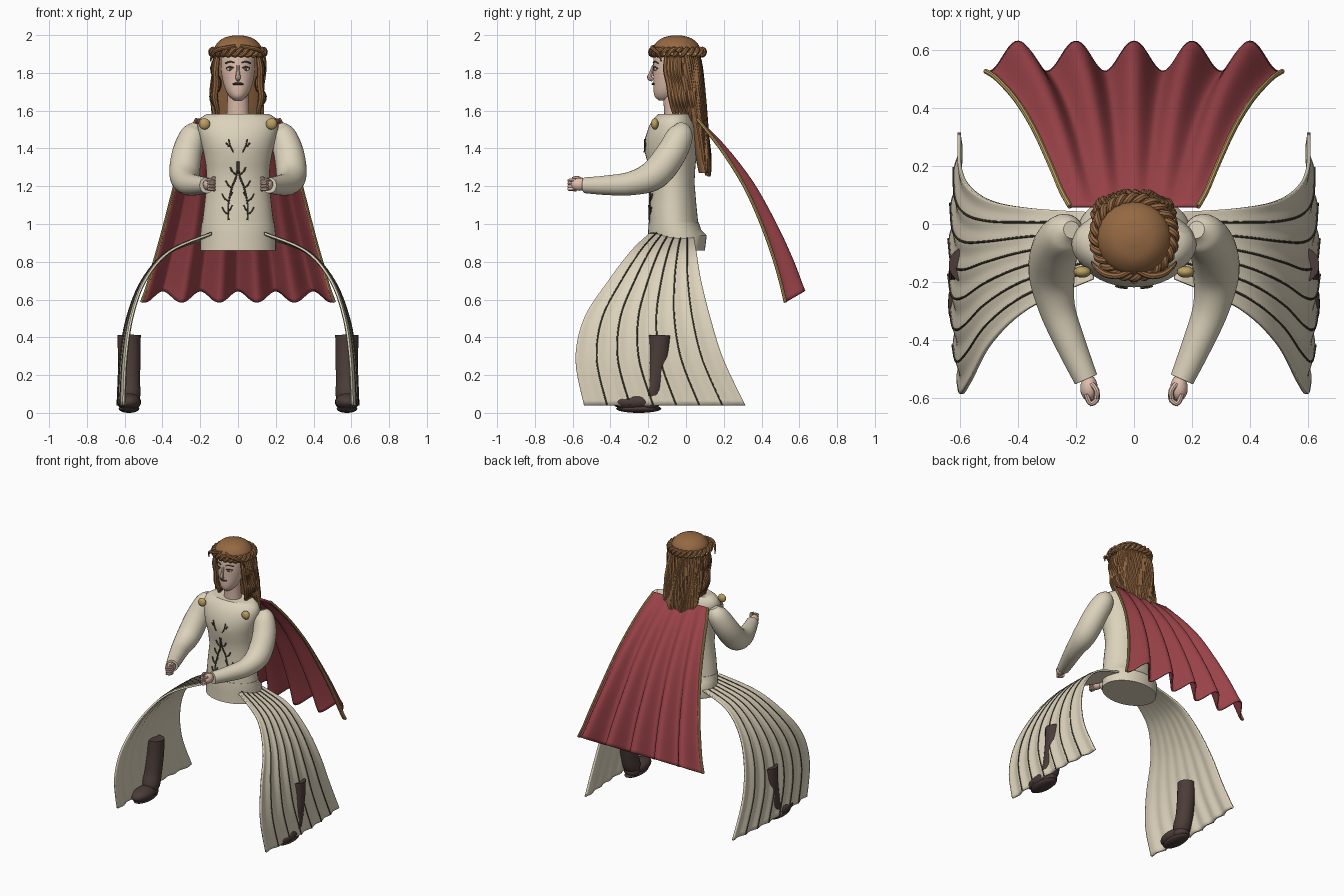
import bpy, bmesh, math, random
from mathutils import Vector

if "Cube" in bpy.data.objects:
    bpy.data.objects.remove(bpy.data.objects["Cube"])

random.seed(4)
COL = dict(cream=(.72, .65, .5), skin=(.75, .52, .42), hair=(.3, .14, .055), red=(.32, .055, .065),
           boot=(.07, .045, .04), gold=(.5, .35, .12), dark=(.08, .07, .045), white=(.7, .68, .62))
MATS = {}
for k, c in COL.items():
    MATS[k] = bpy.data.materials.new(k)
    MATS[k].diffuse_color = (*c, 1)


def finish(name, bm, mat, mirror=False, thick=0):
    bmesh.ops.recalc_face_normals(bm, faces=bm.faces)
    for f in bm.faces:
        f.smooth = True
    for e in bm.edges:
        e.smooth = e.calc_face_angle(0) < math.radians(40)
    me = bpy.data.meshes.new(name)
    bm.to_mesh(me)
    bm.free()
    ob = bpy.data.objects.new(name, me)
    bpy.context.collection.objects.link(ob)
    me.materials.append(MATS[mat])
    if thick:
        m = ob.modifiers.new("thickness", 'SOLIDIFY')
        m.thickness, m.offset = thick, 0
    if mirror:
        ob.modifiers.new("mirror", 'MIRROR')
    return ob


def skin_rows(bm, rows, closed=True):
    """Bridge rows of points into a surface, capping closed ones."""
    vs = [[bm.verts.new(p) for p in r] for r in rows]
    n = len(rows[0])
    for a, b in zip(vs, vs[1:]):
        for i in range(n if closed else n - 1):
            j = (i + 1) % n
            bm.faces.new((a[i], a[j], b[j], b[i]))
    if closed:
        bm.faces.new(vs[0])
        bm.faces.new(vs[-1])


def spline(pts, t):
    """Catmull-Rom through tuples of any length, t in 0..1."""
    n = len(pts) - 1
    i = min(int(t * n), n - 1)
    f = t * n - i
    p0, p1, p2, p3 = (pts[max(0, min(n, i + d))] for d in (-1, 0, 1, 2))
    return [.5 * (2 * b + (c - a) * f + (2 * a - 5 * b + 4 * c - d) * f * f + (3 * b - a - 3 * c + d) * f ** 3)
            for a, b, c, d in zip(p0, p1, p2, p3)]


def tube(bm, pts, r=None, steps=16, sides=8):
    """Round tube along (x, y, z[, radius]) points."""
    pts = [tuple(p) + ((r,) if r else ()) for p in pts]
    s = [spline(pts, i / steps) for i in range(steps + 1)]
    c = [Vector(p[:3]) for p in s]
    rows, side = [], None
    for i, p in enumerate(c):
        d = (c[min(i + 1, steps)] - c[max(i - 1, 0)]).normalized()
        if side is None:
            side = d.orthogonal()
        side = (side - d * side.dot(d)).normalized()
        up = d.cross(side)
        rows.append([p + (side * math.cos(a) + up * math.sin(a)) * max(s[i][3], .001)
                     for a in (2 * math.pi * k / sides for k in range(sides))])
    skin_rows(bm, rows)


def tubes(name, paths, mat, r=None, mirror=False, steps=16, sides=8):
    bm = bmesh.new()
    for p in paths:
        tube(bm, p, r, steps, sides)
    return finish(name, bm, mat, mirror)


def loft(name, secs, mat, smooth=0, n=40):
    """Stack of ellipses given as (z, centre y, rx, ry)."""
    if smooth:
        secs = [spline(secs, i / smooth) for i in range(smooth + 1)]
    bm = bmesh.new()
    skin_rows(bm, [[(rx * math.cos(a), cy + ry * math.sin(a), z) for a in (2 * math.pi * k / n for k in range(n))]
                   for z, cy, rx, ry in secs])
    return finish(name, bm, mat)


def balls(name, items, mat, mirror=False):
    """Ellipsoids given as (centre, radii)."""
    bm = bmesh.new()
    for c, r in items:
        vs = bmesh.ops.create_uvsphere(bm, u_segments=20, v_segments=12, radius=1)['verts']
        for v in vs:
            v.co = Vector(c) + Vector(a * b for a, b in zip(v.co, r))
    return finish(name, bm, mat, mirror)


# bodice and hip band
BODY = [(1.0, -.065, .19, .13), (1.1, -.07, .178, .125), (1.22, -.07, .165, .115), (1.31, -.075, .17, .125),
        (1.38, -.08, .183, .138), (1.45, -.08, .2, .138), (1.52, -.07, .215, .125), (1.56, -.065, .2, .105),
        (1.583, -.06, .165, .085)]
loft("bodice", BODY, "cream")
loft("hip_band", [(.86, -.05, .2, .15), (.94, -.045, .2, .155), (.97, -.06, .197, .14), (1.01, -.065, .192, .132)], "cream")


def front(x, z):
    for a, b in zip(BODY, BODY[1:]):
        if a[0] <= z <= b[0]:
            f = (z - a[0]) / (b[0] - a[0])
            _, cy, rx, ry = (p + (q - p) * f for p, q in zip(a, b))
            return (x, cy - ry * math.sqrt(1 - (x / rx) ** 2) - .003, z)


# embroidered vine on the chest
vine = [[(.05, 1.02), (.052, 1.1), (.03, 1.2), (.006, 1.26), (.004, 1.33)], [(.025, 1.38), (.04, 1.41), (.05, 1.45)],
        [(.04, 1.41), (.052, 1.415), (.062, 1.43)]]
for x, z in ((.05, 1.05), (.05, 1.12), (.03, 1.19), (.006, 1.26)):
    vine += [[(x, z), (x + .022, z + .015), (x + .035, z + .04)], [(x, z + .02), (x - .01, z + .03), (max(x - .02, .001), z + .05)]]
tubes("vine_embroidery", [[front(*p) for p in v] for v in vine], "dark", .0045, True, 8, 6)

# sleeves, hands, fingers
tubes("sleeves", [[(.215, -.02, 1.525, .03), (.235, -.03, 1.475, .068), (.27, -.08, 1.37, .08), (.283, -.17, 1.26, .08),
                   (.265, -.29, 1.215, .063), (.215, -.42, 1.205, .052), (.165, -.535, 1.205, .042)]],
      "cream", mirror=True, steps=36, sides=24)
balls("hands", [((.155, -.565, 1.21), (.03, .045, .034))], "skin", True)
tubes("fingers", [[(.165 - .005 * i, -.585, 1.232 - .015 * i), (.15, -.618, 1.23 - .015 * i), (.128, -.605, 1.228 - .015 * i),
                   (.128, -.58, 1.226 - .015 * i)] for i in range(4)] + [[(.145, -.55, 1.235), (.128, -.575, 1.245), (.13, -.6, 1.24)]],
      "skin", .0095, True, 8)

# split skirt panels with pleat lines
FRONT = [(.14, -.19, .95), (.36, -.29, .855), (.49, -.41, .7), (.56, -.54, .5), (.59, -.585, .28), (.6, -.54, .04)]
BACK = [(.14, .04, .93), (.36, .055, .85), (.49, .08, .7), (.565, .13, .5), (.595, .2, .28), (.595, .315, .04)]


def skirt(u, t, out=0):
    a, b = Vector(spline(FRONT, t)), Vector(spline(BACK, t))
    p = a.lerp(b, u)
    p.x += t * (.03 * math.sin(math.pi * u) + .006 * math.cos(u * 14 * math.pi))
    return p + Vector((t ** .5, 0, 1 - t)) * out


bm = bmesh.new()
skin_rows(bm, [[skirt(u / 56, t / 30) for u in range(57)] for t in range(31)], False)
finish("skirt_panels", bm, "cream", True, .012)
tubes("pleat_lines", [[skirt(k / 7, t / 16, .007) for t in range(17)] for k in range(1, 7)], "dark", .004, True, 32, 6)

# boots
tubes("boot_shafts", [[(.576, -.14, .412, .062), (.576, -.145, .3, .061), (.577, -.165, .17, .059), (.577, -.19, .09, .06),
                       (.577, -.2, .03, .035)]], "boot", mirror=True, steps=20, sides=20)
balls("boot_feet", [((.577, -.275, .058), (.064, .115, .046)), ((.577, -.195, .05), (.055, .055, .045)),
                    ((.577, -.25, .022), (.055, .12, .022))], "boot", True)

# billowing cape with gold edging
SPINE = [(.06, 1.555), (.19, 1.41), (.33, 1.21), (.44, .99), (.52, .79), (.575, .615)]


def cape(u, t):
    y, z = spline(SPINE, t)
    w = math.cos(5 * math.pi * u * 1.02) * t
    return Vector((u * (.22 + .29 * t), y + .052 * w, z + .03 * w))


bm = bmesh.new()
skin_rows(bm, [[cape(u / 50 - 1, t / 28) for u in range(101)] for t in range(29)], False)
finish("cape", bm, "red", thick=.01)
tubes("cape_trim", [[cape(1, t / 10) for t in range(11)]], "gold", .009, True, 30)
balls("brooches", [((.178, -.165, 1.53), (.03, .02, .03))], "gold", True)

# neck, head, face
loft("neck", [(1.5, -.055, .07, .06), (1.58, -.06, .06, .055), (1.72, -.07, .055, .055)], "skin", 8)
loft("head", [(1.655, -.115, .022, .03), (1.675, -.105, .045, .06), (1.71, -.095, .066, .077), (1.77, -.085, .083, .088),
              (1.83, -.08, .09, .094), (1.9, -.075, .088, .092), (1.95, -.07, .06, .065)], "skin", 24)
tubes("nose", [[(0, -.172, 1.84, .007), (0, -.185, 1.8, .01), (0, -.192, 1.775, .014), (0, -.175, 1.762, .009)]], "skin")
balls("eyes", [((.042, -.161, 1.82), (.018, .008, .009))], "white", True)
balls("pupils", [((.041, -.167, 1.82), (.008, .006, .008))], "dark", True)
tubes("brows_and_lashes", [[(.02, -.173, 1.853), (.042, -.166, 1.86), (.066, -.146, 1.85)],
                           [(.023, -.17, 1.825), (.042, -.168, 1.832), (.062, -.15, 1.823)]], "dark", .004, True, 8, 6)
tubes("mouth", [[(-.026, -.163, 1.742), (0, -.176, 1.742), (.026, -.163, 1.742)]], "boot", .0065, steps=8)

# hair: crown, long back fall
loft("hair_crown", [(1.885, -.05, .125, .125), (1.92, -.05, .128, .128), (1.955, -.05, .112, .112), (1.985, -.05, .075, .075),
                    (1.999, -.05, .02, .02)], "hair", 20)
HAIR = [(1.92, -.015, .125, .075), (1.8, .005, .132, .075), (1.65, .035, .128, .06), (1.5, .065, .115, .042),
        (1.36, .085, .11, .036), (1.27, .098, .1, .03)]
loft("back_hair", HAIR, "hair", 24)

# strands over the back fall
strands = []
for k in range(20):
    a = math.pi * (.02 + .96 * k / 19)
    end = random.uniform(.88, 1)
    path = []
    for i in range(9):
        z, cy, rx, ry = spline(HAIR, end * i / 8)
        path.append((rx * math.cos(a) + .01 * math.sin(i * 1.4 + k), cy + ry * math.sin(a) + .002, z - (.02 if i == 8 else 0),
                     .012 if 0 < i < 8 else .004))
    strands.append(path)
tubes("back_strands", strands, "hair", steps=24, sides=6)

# wavy locks beside the face
locks = []
for k in range(8):
    y, j = -.1 + .017 * k, random.uniform(-.012, .012)
    locks.append([(.105, y, 1.9, .012), (.122 + j, y - .005, 1.82, .017), (.112 - j, y + .012, 1.74, .018),
                  (.128 + j, y + .02, 1.67, .016), (.108, y + .035, 1.6 + j, .011), (.122, y + .045, 1.565 + 2 * j, .002)])
tubes("side_locks", locks, "hair", mirror=True, steps=22)

# braided band round the head and swept fringe
band = []
for ph in (0, math.pi):
    band.append([((.134 + .011 * math.cos(12 * a + ph)) * math.cos(a), -.045 + (.132 + .011 * math.cos(12 * a + ph)) * math.sin(a),
                  1.91 + .016 * math.sin(12 * a + ph)) for a in (2 * math.pi * i / 96 for i in range(97))])
tubes("braid_band", band, "hair", .013, steps=192)
tubes("fringe", [[(.002, -.155, 1.945, .008), (.05, -.178, 1.935, .011), (.1, -.172, 1.925, .011), (.135, -.145, 1.9, .008),
                  (.145, -.13, 1.86, .003)]], "hair", mirror=True)
balls("braid_beads", [((.148 * math.cos(a), -.045 + .146 * math.sin(a), 1.9), (.008, .008, .008))
                      for a in (-.5, -.2, .1, .4, .7, 1.0)], "gold", True)

for m in bpy.data.materials:
    if m.users and not m.is_grease_pencil:
        m.use_nodes = True
        m.node_tree.nodes["Principled BSDF"].inputs["Base Color"].default_value = m.diffuse_color
